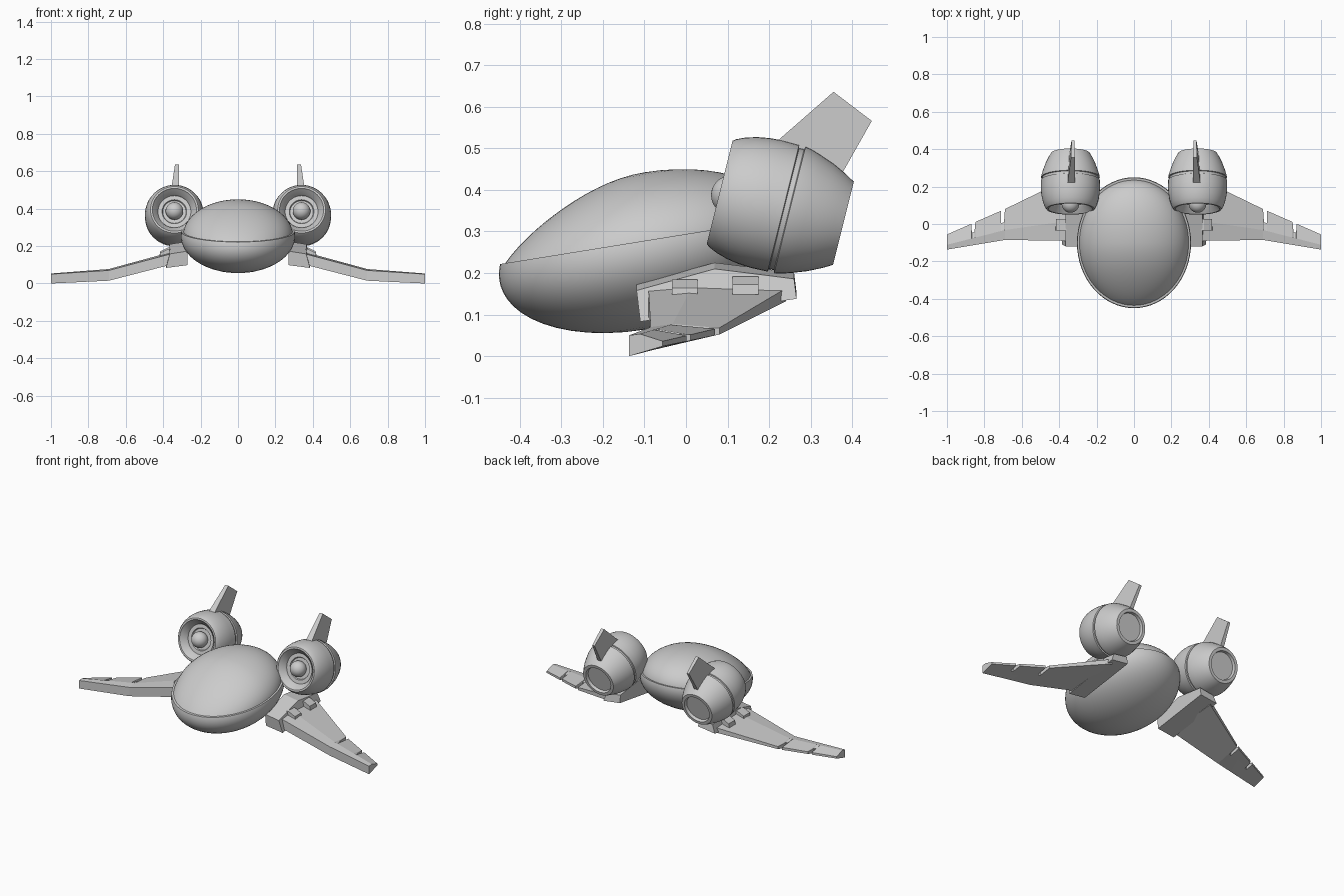
import bpy, bmesh
from math import sin, cos, pi, sqrt
from mathutils import Vector

if "Cube" in bpy.data.objects:
    bpy.data.objects.remove(bpy.data.objects["Cube"])


def finish(name, bm, mirror=True, angle=0.52):
    bmesh.ops.recalc_face_normals(bm, faces=bm.faces)
    me = bpy.data.meshes.new(name)
    bm.to_mesh(me)
    bm.free()
    ob = bpy.data.objects.new(name, me)
    bpy.context.collection.objects.link(ob)
    bpy.ops.object.select_all(action='DESELECT')
    ob.select_set(True)
    bpy.context.view_layer.objects.active = ob
    bpy.ops.object.shade_smooth_by_angle(angle=angle)
    if mirror:
        ob.modifiers.new("mirror", 'MIRROR')
    return ob


def lathe(name, profile, place, n=48, mirror=True):
    """Revolve (radius, height) pairs; place(a, b, h) maps to space."""
    bm = bmesh.new()
    rings = []
    for r, h in profile:
        if r < 1e-5:
            rings.append([bm.verts.new(place(0, 0, h))])
        else:
            rings.append([bm.verts.new(place(r * cos(2 * pi * i / n), r * sin(2 * pi * i / n), h))
                          for i in range(n)])
    for a, b in zip(rings, rings[1:]):
        for i in range(n):
            j = (i + 1) % n
            q = [a[i % len(a)], a[j % len(a)], b[j % len(b)], b[i % len(b)]]
            bm.faces.new(list(dict.fromkeys(q)))
    return finish(name, bm, mirror)


def loft(name, sections):
    """Bridge equal-length loops of points and cap both ends."""
    bm = bmesh.new()
    loops = [[bm.verts.new(p) for p in s] for s in sections]
    for a, b in zip(loops, loops[1:]):
        for i in range(len(a)):
            j = (i + 1) % len(a)
            bm.faces.new([a[i], a[j], b[j], b[i]])
    bm.faces.new(loops[0])
    bm.faces.new(loops[-1])
    return finish(name, bm, angle=0.1)


# Egg-shaped body: a sheared ellipsoid, split at a seam
SEAM = 0.13

def egg(a, b, h):
    if b < 0:
        b *= 1 - 0.31 * max(0, h - SEAM)
    return (0.305 * a, -0.1 + 0.35 * b, 0.253 + 0.0564 * b + 0.1893 * h)

def arc(h0, h1, scale=1.0, n=18):
    hs = [h0 + (h1 - h0) * (1 - cos(pi * i / n)) / 2 for i in range(n + 1)]
    return [(scale * sqrt(max(0, 1 - h * h)), h) for h in hs]

lathe("hull_lower", arc(-1, SEAM) + [(0.9, SEAM)], egg, 64, False)
lathe("canopy", [(0.9, SEAM - 0.01), (0.955, SEAM - 0.01)] + arc(SEAM, 1, 0.965), egg, 64, False)

# Engines: lathed round a tilted axis
FRONT = Vector((0.34, 0.081, 0.394))
AXIS = Vector((0, 0.970, -0.242))
UP = Vector((0, 0.242, 0.970))

def engine(a, b, t):
    return FRONT + AXIS * t + UP * b + Vector((a, 0, 0))

lathe("engine_cowl", [
    (0, 0.05), (0.062, 0.05), (0.066, 0.042), (0.088, 0.042), (0.092, 0.03), (0.113, 0.008),
    (0.118, 0), (0.128, 0), (0.134, 0.008), (0.143, 0.028), (0.151, 0.055), (0.156, 0.085),
    (0.158, 0.115), (0.157, 0.158), (0.15, 0.16), (0.15, 0.172), (0.157, 0.174), (0.154, 0.19),
    (0.146, 0.215), (0.133, 0.25), (0.116, 0.285), (0.103, 0.307), (0.085, 0.307),
    (0.08, 0.29), (0, 0.29)], engine)
lathe("engine_hub", [(0.047 * sin(pi * i / 14), 0.027 - 0.047 * cos(pi * i / 14))
                     for i in range(15)], engine, 32)

# Tail fins on the engines
def fin_edge(x, w0, w1, front, back):
    return [(x - w0 / 2, *front), (x + w0 / 2, *front), (x + w1 / 2, *back), (x - w1 / 2, *back)]

loft("tail_fin", [fin_edge(0.338, 0.044, 0.03, (0.18, 0.483), (0.335, 0.368)),
                  fin_edge(0.326, 0.022, 0.016, (0.355, 0.636), (0.447, 0.566))])

# Wing root blocks
side = [(-0.11, 0.083), (-0.119, 0.158), (0.069, 0.210), (0.26, 0.186), (0.266, 0.138)]
loft("wing_root", [
    [(0.27, y, z + 0.015) for y, z in side],
    [(0.365 if 0 < i < 4 else 0.385, y, z) for i, (y, z) in enumerate(side)]])

# Wings: stations are x, front y, rear y, front top/bottom z, rear top/bottom z
STATIONS = [(0.36, -0.09, 0.24, 0.158, 0.10, 0.163, 0.132),
            (0.69, -0.085, 0.08, 0.070, 0.015, 0.068, 0.052),
            (1.0, -0.137, -0.056, 0.050, 0.0, 0.036, 0.024)]

def wing_section(x, notch=0.0):
    a, b = STATIONS[:2] if x <= 0.69 else STATIONS[1:]
    f = (x - a[0]) / (b[0] - a[0])
    _, y0, y1, ft, fb, rt, rb = [p + (q - p) * f for p, q in zip(a, b)]
    k = 1 - notch
    ye, zt, zb = y0 + (y1 - y0) * k, ft + (rt - ft) * k, fb + (rb - fb) * k
    ym = y0 + (y1 - y0) * 0.32
    return [(x, y0, fb), (x, y0, ft), (x, ym, ft + (rt - ft) * 0.32 + 0.008),
            (x, ye, zt), (x, ye, zb)]

loft("wing", [wing_section(x, n) for x, n in (
    (0.36, 0), (0.69, 0), (0.695, 0.42), (0.710, 0.42), (0.712, 0),
    (0.848, 0), (0.853, 0.42), (0.867, 0.42), (0.869, 0), (1.0, 0))])

# Hinge clips on the wing roots
for name, y, z in (("hinge_front", -0.003, 0.140), ("hinge_rear", 0.143, 0.148)):
    loft(name, [[(0.36, y + s * 0.031, z + 0.012), (0.42, y + s * 0.031, z),
                 (0.416, y + s * 0.031, z + 0.024), (0.375, y + s * 0.031, z + 0.044),
                 (0.36, y + s * 0.031, z + 0.044)] for s in (-1, 1)])
